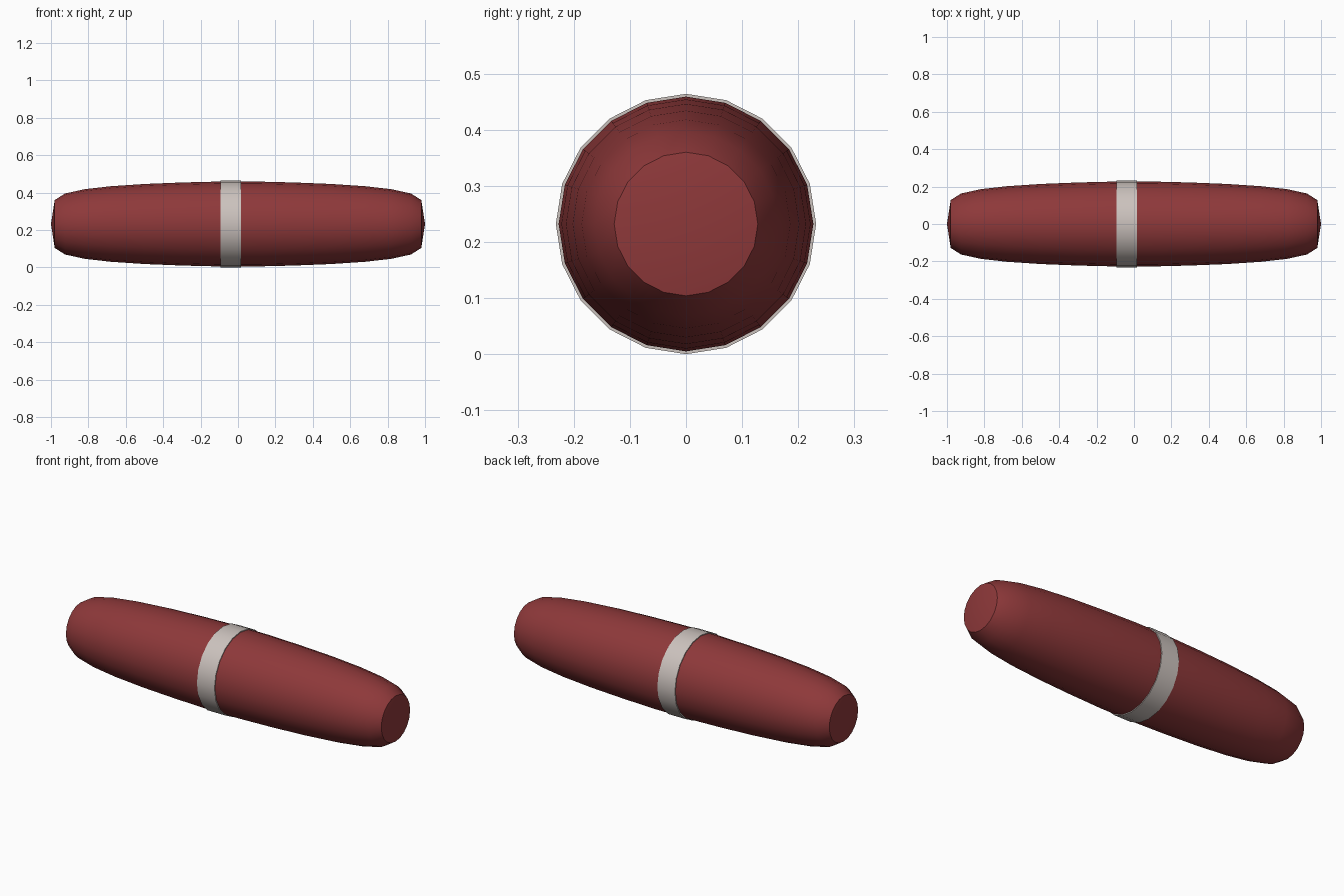
import bpy, bmesh, math

if "Cube" in bpy.data.objects:
    bpy.data.objects.remove(bpy.data.objects["Cube"])

SIDES = 20
CENTRE_Z = 0.232


def lathe(name, profile, color, closed=False):
    """Revolve (x, radius) points about the x axis; radius 0 makes a pole."""
    bm = bmesh.new()
    rings = []
    for x, r in profile:
        if r == 0:
            rings.append([bm.verts.new((x, 0, CENTRE_Z))] * SIDES)
            continue
        ring = []
        for i in range(SIDES):
            a = 2 * math.pi * i / SIDES
            ring.append(bm.verts.new((x, r * math.sin(a), CENTRE_Z + r * math.cos(a))))
        rings.append(ring)
    pairs = list(zip(rings, rings[1:]))
    if closed:
        pairs.append((rings[-1], rings[0]))
    for a, b in pairs:
        for i in range(SIDES):
            j = (i + 1) % SIDES
            quad = list(dict.fromkeys((a[i], a[j], b[j], b[i])))
            bm.faces.new(quad)
    bmesh.ops.recalc_face_normals(bm, faces=bm.faces)
    mesh = bpy.data.meshes.new(name)
    bm.to_mesh(mesh)
    bm.free()
    obj = bpy.data.objects.new(name, mesh)
    bpy.context.collection.objects.link(obj)
    mat = bpy.data.materials.new(name + "_paint")
    mat.diffuse_color = color
    mat.use_nodes = True
    mat.node_tree.nodes["Principled BSDF"].inputs["Base Color"].default_value = mat.diffuse_color
    mesh.materials.append(mat)
    bpy.ops.object.select_all(action='DESELECT')
    obj.select_set(True)
    bpy.context.view_layer.objects.active = obj
    bpy.ops.object.shade_smooth_by_angle(angle=math.radians(35))
    return obj


# Barrel body: half profile mirrored about the middle
half = [(1.0, 0), (0.98, 0.128), (0.925, 0.163), (0.82, 0.186),
        (0.68, 0.202), (0.5, 0.214), (0.3, 0.222), (0.1, 0.227)]
profile = [(-x, r) for x, r in half] + half[::-1]
lathe("barrel_body", profile, (0.27, 0.04, 0.042, 1))

# Pale band wrapped round the body, slightly off centre
x0, x1, inner, outer = -0.093, 0.016, 0.222, 0.232
lathe("band", [(x0, inner), (x0, outer), (x1, outer), (x1, inner)],
      (0.60, 0.54, 0.51, 1), closed=True)
